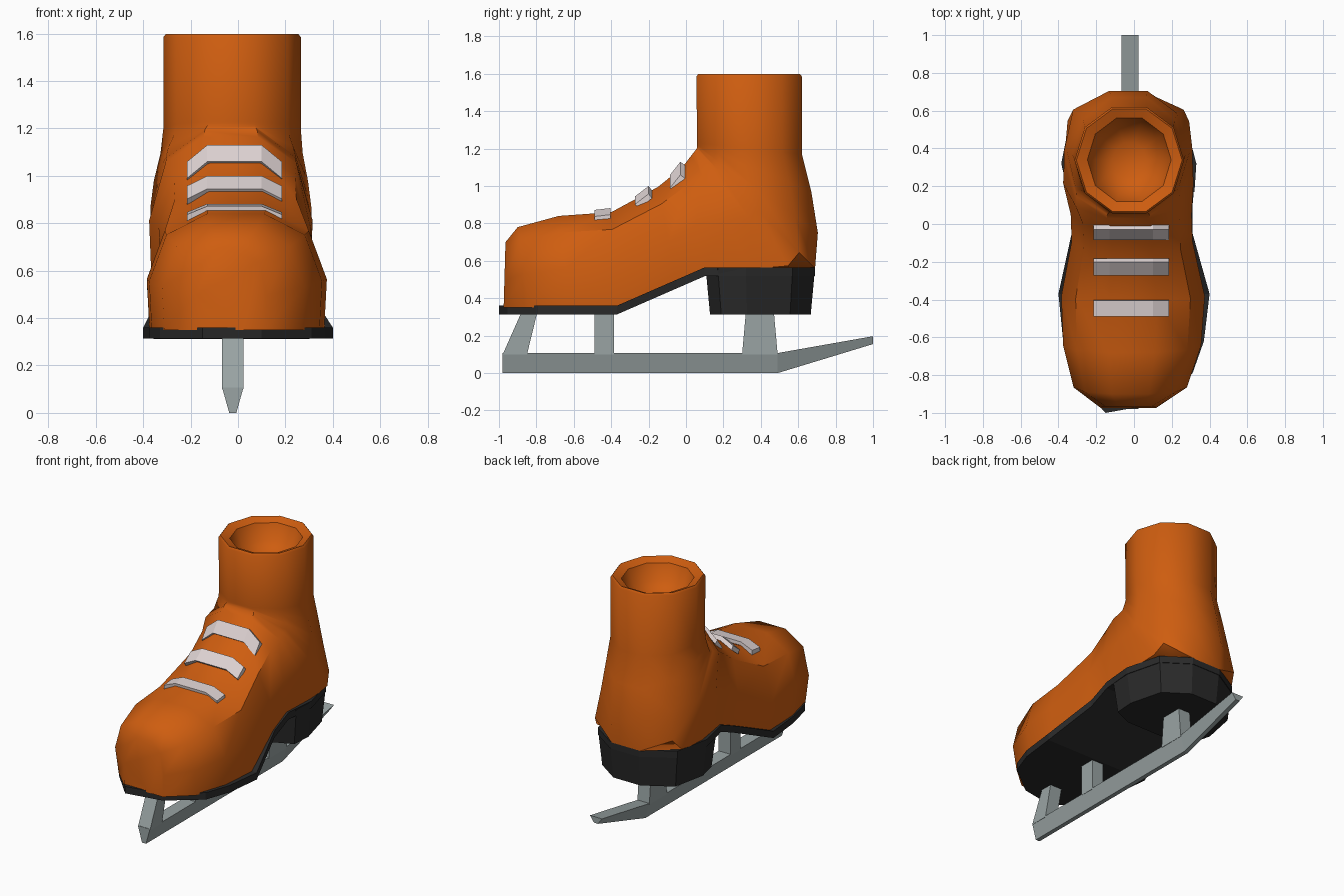
import bpy, bmesh, math

if "Cube" in bpy.data.objects:
    bpy.data.objects.remove(bpy.data.objects["Cube"])


def material(name, rgb):
    m = bpy.data.materials.new(name)
    m.diffuse_color = (*rgb, 1)
    m.use_nodes = True
    m.node_tree.nodes["Principled BSDF"].inputs["Base Color"].default_value = m.diffuse_color
    return m


ORANGE = material("orange leather", (0.62, 0.11, 0.005))
BLACK = material("black rubber", (0.022, 0.022, 0.022))
STEEL = material("grey steel", (0.32, 0.37, 0.37))
WHITE = material("off white lace", (0.72, 0.64, 0.64))


def loft(name, rings, mat, smooth=False):
    """Skin a list of equal-length closed rings and cap both ends."""
    bm = bmesh.new()
    vs = [[bm.verts.new(p) for p in r] for r in rings]
    n = len(vs[0])
    for a, b in zip(vs, vs[1:]):
        for i in range(n):
            j = (i + 1) % n
            bm.faces.new((a[i], a[j], b[j], b[i]))
    bm.faces.new(vs[0])
    bm.faces.new(vs[-1])
    bmesh.ops.recalc_face_normals(bm, faces=bm.faces)
    me = bpy.data.meshes.new(name)
    bm.to_mesh(me)
    bm.free()
    me.materials.append(mat)
    ob = bpy.data.objects.new(name, me)
    bpy.context.collection.objects.link(ob)
    if smooth:
        bpy.ops.object.select_all(action='DESELECT')
        ob.select_set(True)
        bpy.context.view_layer.objects.active = ob
        bpy.ops.object.shade_smooth_by_angle(angle=math.radians(42))
    return ob


# Boot: ten-sided sections fanning from the toe round to the upright shaft.
# Half section as (width, height): side, shoulder, top, bottom, lower corner
FOOT = [(1, .42), (.8, .82), (.33, 1), (.33, 0), (.97, 0)]
SHAFT = [(1, .5), (.81, .81), (.31, 1), (.31, 0), (.81, .19)]


def section(top, bottom, w, cx, round_=0.0):
    half = [(a + (c - a) * round_, b + (d - b) * round_)
            for (a, b), (c, d) in zip(FOOT, SHAFT)]

    def at(p, s):
        return (cx + s * p[0] * w,
                bottom[0] + (top[0] - bottom[0]) * p[1],
                bottom[1] + (top[1] - bottom[1]) * p[1])
    up, low = half[:3], half[3:]
    return ([at(p, 1) for p in up] + [at(p, -1) for p in reversed(up)]
            + [at(p, -1) for p in reversed(low)] + [at(p, 1) for p in low])


stations = [
    ((-.965, .70), (-.975, .35), .15, -.03, 0),
    ((-.90, .78), (-.84, .35), .30, -.02, 0),
    ((-.68, .84), (-.62, .35), .365, -.01, 0),
    ((-.40, .86), (-.37, .35), .38, -.005, 0),
    ((-.15, .995), (-.05, .49), .32, -.01, 0),
    ((-.02, 1.10), (.10, .555), .32, -.015, 0),
    ((.03, 1.165), (.35, .555), .345, -.03, 0),
    ((.05, 1.19), (.56, .555), .34, -.03, .15),
    ((.057, 1.20), (.69, .56), .34, -.03, .7),
    ((.06, 1.21), (.705, .75), .325, -.03, 1),
    ((.06, 1.22), (.67, .97), .30, -.027, 1),
    ((.06, 1.23), (.62, 1.17), .29, -.025, 1),
    ((.055, 1.585), (.62, 1.585), .29, -.025, 1),
    # rolled rim and hollow inside
    ((.065, 1.598), (.61, 1.598), .28, -.025, 1),
    ((.12, 1.575), (.56, 1.575), .222, -.025, 1),
    ((.16, 1.47), (.52, 1.47), .18, -.025, 1),
    ((.25, 1.41), (.43, 1.41), .09, -.025, 1),
]
loft("boot", [section(*s) for s in stations], ORANGE, True)

# Sole: left and right outline points, rising along the arch
left = [(-.15, -1.0), (-.33, -.81), (-.375, -.62), (-.40, -.37), (-.33, -.05),
        (-.335, .10), (-.385, .32), (-.335, .57), (-.13, .69)]
right = [(.10, -.955), (.31, -.79), (.37, -.62), (.40, -.37), (.31, -.05),
         (.31, .10), (.33, .32), (.265, .57), (.09, .69)]


def sole_z(y):
    return .36 + .205 * min(1, max(0, (y + .37) / .47))


loft("sole", [[(*l, sole_z(l[1])), (*r, sole_z(r[1])),
               (*r, sole_z(r[1]) - .047), (*l, sole_z(l[1]) - .047)]
              for l, r in zip(left, right)], BLACK)

# Heel block: rear outline tapering down
heel = [(-.2, .105), (-.35, .17)] + left[6:] + right[:5:-1] + [(.32, .17), (.17, .105)]
loft("heel", [[(-.03 + (x + .03) * s, .40 + (y - .40) * s, z) for x, y in heel]
              for z, s in ((.562, 1), (.312, .92))], BLACK)

# Blade: runner with a narrow lower edge and a raised tail
CX = -.022
loft("blade_runner", [[(CX - .015, y, lo), (CX - .045, y, hi),
                       (CX + .045, y, hi), (CX + .015, y, lo)]
                      for y, lo, hi in ((-.98, 0, .107), (.49, 0, .107), (1.0, .155, .197))],
     STEEL)

# Blade posts: (front, back) y at the runner and at the sole
for name, (a, b), (c, d) in (("front_post", (-.98, -.85), (-.88, -.795)),
                             ("middle_post", (-.49, -.385), (-.49, -.385)),
                             ("rear_post", (.30, .49), (.32, .47))):
    loft(name, [[(CX - .045, p, z), (CX + .045, p, z), (CX + .045, q, z), (CX - .045, q, z)]
                for p, q, z in ((a, b, .10), (c, d, .325))], STEEL)

# Laces: bent straps given by lower edge, upper edge and end drop
for i, ((y0, z0), (y1, z1), drop) in enumerate((((-.49, .872), (-.405, .882), .035),
                                               ((-.272, .945), (-.20, 1.0), .042),
                                               ((-.085, 1.06), (-.03, 1.13), .07))):
    ln = math.hypot(y1 - y0, z1 - z0)
    ny, nz = (z1 - z0) / ln * .03, -(y1 - y0) / ln * .03
    loft(f"lace_{i + 1}", [[(x, y0, z0 - d), (x, y1, z1 - d),
                            (x, y1 + ny, z1 + nz - d), (x, y0 + ny, z0 + nz - d)]
                           for x, d in ((-.215, drop), (-.13, 0), (.10, 0), (.185, drop))],
         WHITE)
